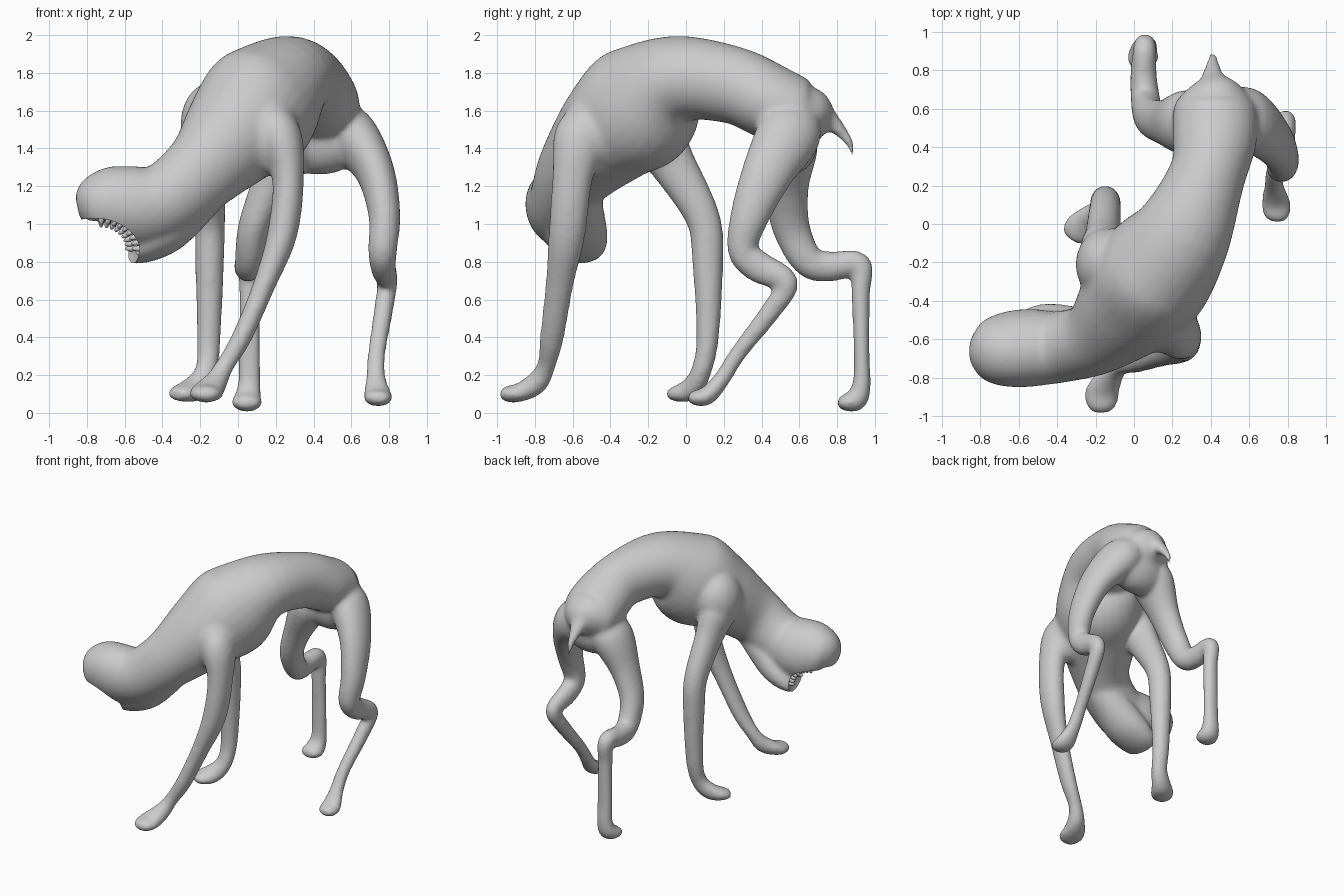
import bpy, bmesh, math
from mathutils import Vector, Matrix

X, Z = Vector((1, 0, 0)), Vector((0, 0, 1))


def spline(pts, steps=5):
    """Catmull-Rom through stations (x, y, z, half-width, half-height)."""
    out, n = [], len(pts)
    for i in range(n - 1):
        p = [pts[max(i - 1, 0)], pts[i], pts[i + 1], pts[min(i + 2, n - 1)]]
        for s in range(steps):
            t = s / steps
            out.append([0.5 * (2 * b + (c - a) * t + (2 * a - 5 * b + 4 * c - d) * t * t
                               + (3 * b - a - 3 * c + d) * t ** 3) for a, b, c, d in zip(*p)])
    return out + [list(pts[-1])]


def loft(bm, pts, hint, roll=None, n=28):
    st = spline(pts)
    rings = []
    for i, s in enumerate(st):
        c = Vector(s[:3])
        t = (Vector(st[min(i + 1, len(st) - 1)][:3]) - Vector(st[max(i - 1, 0)][:3])).normalized()
        h = hint + (roll(c) if roll else Vector())
        side = t.cross(h).normalized()
        up = side.cross(t)
        a, b = max(s[3], .006), max(s[4], .006)
        rings.append([bm.verts.new(c + side * a * math.cos(k * math.tau / n)
                                   + up * b * math.sin(k * math.tau / n)) for k in range(n)])
    for r, q in zip(rings, rings[1:]):
        for k in range(n):
            bm.faces.new((r[k], r[(k + 1) % n], q[(k + 1) % n], q[k]))
    bm.faces.new(rings[0][::-1])
    bm.faces.new(rings[-1])


def ball(bm, mat, size, u=24, v=16):
    bmesh.ops.create_uvsphere(bm, u_segments=u, v_segments=v, radius=1,
                              matrix=mat @ Matrix.Diagonal((*size, 1)))


def make(name, bm):
    bmesh.ops.recalc_face_normals(bm, faces=bm.faces)
    me = bpy.data.meshes.new(name)
    bm.to_mesh(me)
    bm.free()
    ob = bpy.data.objects.new(name, me)
    bpy.context.collection.objects.link(ob)
    return ob


# Torso, neck and head in one loft; the head rolls to one side
bm = bmesh.new()
loft(bm, [(.415, .77, 1.55, .05, .06), (.42, .70, 1.565, .15, .14), (.42, .60, 1.575, .215, .19),
          (.42, .44, 1.65, .22, .20), (.38, .25, 1.735, .20, .205), (.26, -.04, 1.765, .255, .235),
          (.12, -.24, 1.625, .31, .34), (-.01, -.41, 1.48, .29, .29), (-.19, -.585, 1.28, .20, .22),
          (-.38, -.64, 1.125, .185, .205), (-.54, -.645, 1.085, .20, .225), (-.68, -.655, 1.10, .19, .21),
          (-.79, -.66, 1.10, .15, .15), (-.85, -.66, 1.09, .06, .06)], Z,
     lambda c: Vector((0, -.4 * min(1, max(0, -c.x * 2.5 - .3)), 0)))
# Lower jaw
loft(bm, [(-.18, -.57, 1.16, .12, .12), (-.36, -.58, .99, .16, .13), (-.48, -.575, .905, .16, .11),
          (-.57, -.57, .85, .13, .07), (-.61, -.565, .825, .09, .035)], Z)
# Shoulder masses and pelvis
for c, s in [((-.14, -.21, 1.53), (.165, .19, .22)), ((.14, -.50, 1.47), (.19, .17, .22)),
             ((.43, .55, 1.44), (.24, .15, .18))]:
    ball(bm, Matrix.Translation(c), s)
# Tail
loft(bm, [(.41, .62, 1.60, .12, .14), (.41, .73, 1.57, .065, .075), (.41, .82, 1.49, .035, .04),
          (.41, .87, 1.42, .022, .024), (.41, .885, 1.35, .008, .008)], X)
# Front legs
loft(bm, [(.10, -.46, 1.60, .06, .06), (.21, -.55, 1.48, .14, .12), (.265, -.60, 1.25, .108, .085),
          (.235, -.63, .95, .098, .08), (.14, -.67, .68, .075, .06), (.02, -.71, .40, .065, .054),
          (-.07, -.74, .25, .05, .05), (-.12, -.79, .16, .06, .065), (-.165, -.88, .108, .05, .092),
          (-.17, -.955, .10, .042, .075), (-.17, -.985, .10, .02, .04)], X)
loft(bm, [(-.08, -.32, 1.60, .06, .06), (-.16, -.18, 1.48, .15, .12), (-.16, -.06, 1.30, .12, .095),
          (-.15, .09, 1.03, .092, .082), (-.15, .115, .80, .083, .077), (-.155, .115, .40, .06, .064),
          (-.17, .08, .22, .055, .06), (-.23, .03, .13, .06, .075), (-.29, -.03, .105, .048, .085),
          (-.33, -.08, .10, .03, .055)], X)
# Hind legs
loft(bm, [(.46, .55, 1.58, .10, .08), (.58, .55, 1.49, .17, .14), (.72, .44, 1.29, .14, .105),
          (.775, .34, 1.05, .105, .085), (.765, .30, .86, .08, .077), (.77, .39, .77, .085, .067),
          (.79, .535, .69, .062, .055), (.77, .45, .54, .055, .052), (.735, .28, .32, .045, .048),
          (.73, .19, .18, .045, .055), (.74, .11, .09, .05, .078), (.745, .04, .08, .04, .068),
          (.745, .01, .08, .02, .035)], X)
loft(bm, [(.38, .55, 1.55, .10, .08), (.28, .53, 1.42, .17, .14), (.16, .53, 1.18, .12, .10),
          (.08, .56, .97, .10, .083), (.06, .65, .80, .085, .077), (.05, .77, .775, .08, .07),
          (.055, .92, .785, .065, .06), (.06, .925, .62, .05, .055), (.06, .93, .30, .043, .06),
          (.06, .93, .15, .05, .062), (.05, .90, .07, .06, .077), (.045, .84, .055, .045, .08),
          (.045, .80, .055, .025, .045)], X)
body = make("creature_body", bm)

# Mouth: a wide notch between the jaws and a deeper throat hollow
mouth, gap = Vector((-.73, -.68, .87)), Vector((.21, .32, .175))
cutters = []
for name, c, s in [("jaw_gap_cutter", mouth, gap),
                   ("throat_cutter", Vector((-.66, -.60, .94)), (.24, .115, .12))]:
    bm = bmesh.new()
    ball(bm, Matrix.Translation(c), s, 40, 24)
    cutters.append(make(name, bm))
    cutters[-1].hide_render = True

# Fuse the parts, soften, and hollow the mouth
bpy.context.view_layer.objects.active = body
body.select_set(True)
m = body.modifiers.new("fuse", 'REMESH')
m.mode, m.voxel_size = 'VOXEL', .014
m = body.modifiers.new("soften", 'SMOOTH')
m.factor, m.iterations = .5, 18
names = ["fuse", "soften"]
for c in cutters:
    m = body.modifiers.new(c.name, 'BOOLEAN')
    m.operation, m.object, m.solver = 'DIFFERENCE', c, 'EXACT'
    names.append(m.name)
for name in names:
    bpy.ops.object.modifier_apply(modifier=name)
for c in cutters:
    bpy.data.objects.remove(c)
bpy.ops.object.shade_smooth_by_angle(angle=math.radians(50))
body.select_set(False)

# Teeth: pegs set in the gap surface along both sides, pointing into the gap
bm = bmesh.new()
for y0, y1 in ((-.66, -.77), (-.50, -.53)):
    for i in range(9):
        a, y = math.radians(11 * i), y0 + (y1 - y0) * i / 8
        f = math.sqrt(1 - ((y - mouth.y) / gap.y) ** 2)
        pos = Vector((mouth.x + gap.x * f * math.cos(a), y, mouth.z + gap.z * f * math.sin(a)))
        ball(bm, Matrix.Translation(pos) @ Matrix.Rotation(-a, 4, 'Y'), (.045, .016, .016), 10, 8)
teeth = make("teeth", bm)
for p in teeth.data.polygons:
    p.use_smooth = True
